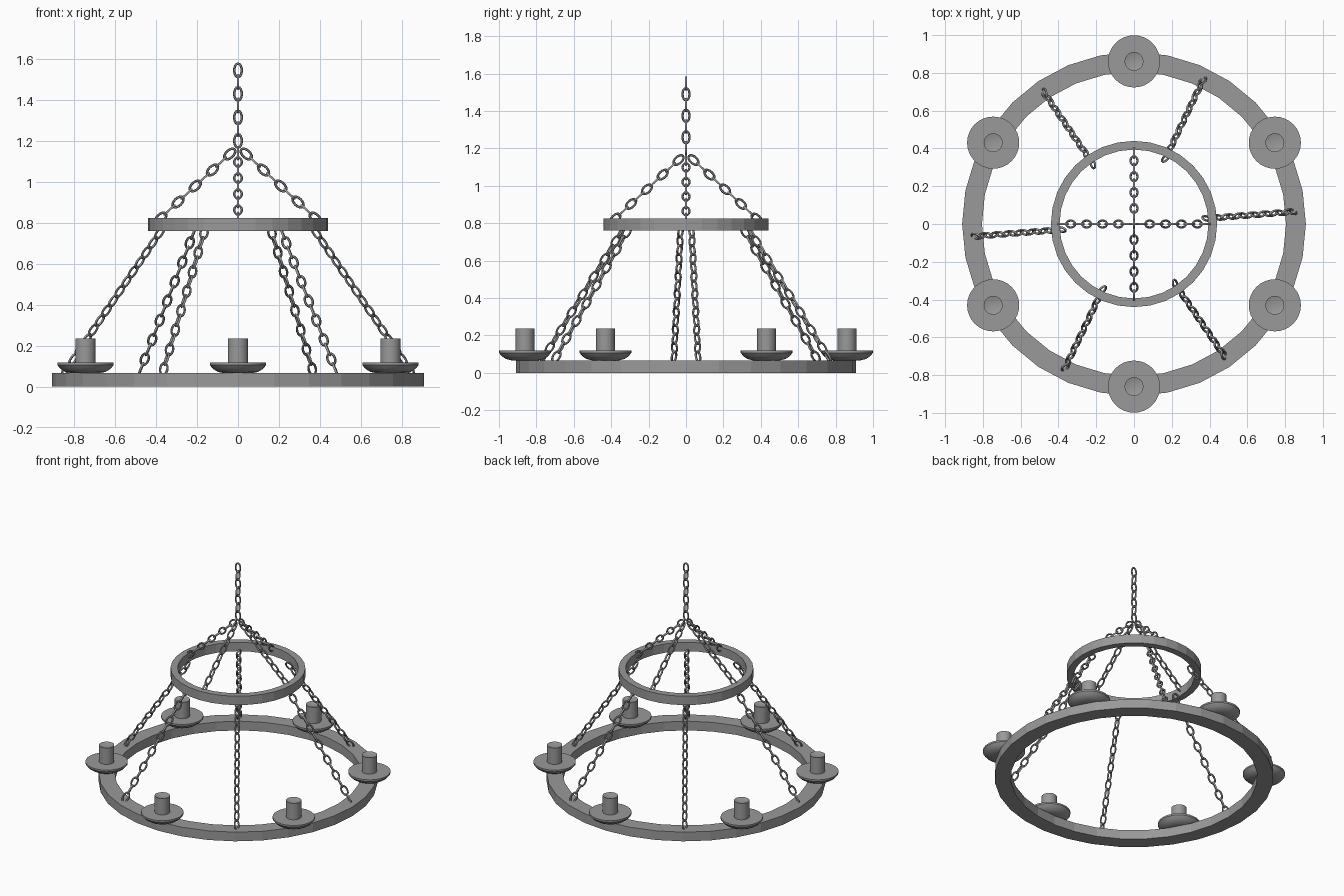
import bpy, bmesh, math
from mathutils import Vector, Matrix

cube = bpy.data.objects.get("Cube")
if cube:
    bpy.data.objects.remove(cube)


def material(name, value):
    mat = bpy.data.materials.new(name)
    mat.use_nodes = True
    color = (value, value, value, 1)
    mat.diffuse_color = color
    mat.node_tree.nodes["Principled BSDF"].inputs["Base Color"].default_value = color
    return mat


IRON = material("grey iron", 0.32)


def add_object(name, bm, smooth_angle=None):
    bmesh.ops.recalc_face_normals(bm, faces=bm.faces)
    mesh = bpy.data.meshes.new(name)
    bm.to_mesh(mesh)
    bm.free()
    mesh.materials.append(IRON)
    obj = bpy.data.objects.new(name, mesh)
    bpy.context.collection.objects.link(obj)
    if smooth_angle:
        bpy.ops.object.select_all(action="DESELECT")
        obj.select_set(True)
        bpy.context.view_layer.objects.active = obj
        bpy.ops.object.shade_smooth_by_angle(angle=math.radians(smooth_angle))
    return obj


def lathe(profile, steps, closed=False):
    """Spin a (radius, height) profile around the z axis."""
    bm = bmesh.new()
    verts = [bm.verts.new((r, 0, z)) for r, z in profile]
    pairs = list(zip(verts, verts[1:] + verts[:1]))
    edges = [bm.edges.new(p) for p in (pairs if closed else pairs[:-1])]
    bmesh.ops.spin(bm, geom=verts + edges, cent=(0, 0, 0), axis=(0, 0, 1),
                   angle=math.tau, steps=steps, use_merge=True)
    bmesh.ops.remove_doubles(bm, verts=bm.verts, dist=0.0001)
    return bm


def hoop(name, inner, outer, bottom, top, steps):
    profile = [(inner, bottom), (outer, bottom), (outer, top), (inner, top)]
    add_object(name, lathe(profile, steps, closed=True))


def polar(radius, degrees, z):
    a = math.radians(degrees)
    return Vector((radius * math.cos(a), radius * math.sin(a), z))


# One oval chain link, lying along x with its width along y
PITCH, HALF_LENGTH, HALF_WIDTH, WIRE = 0.0575, 0.033, 0.0185, 0.006


def add_link(bm, matrix, around=16, sides=6):
    rings = []
    for i in range(around):
        a = math.tau * i / around
        center = Vector((HALF_LENGTH * math.cos(a), HALF_WIDTH * math.sin(a), 0))
        out = Vector((HALF_WIDTH * math.cos(a), HALF_LENGTH * math.sin(a), 0)).normalized()
        ring = []
        for j in range(sides):
            b = math.tau * j / sides
            p = center + WIRE * (out * math.cos(b) + Vector((0, 0, math.sin(b))))
            ring.append(bm.verts.new(matrix @ p))
        rings.append(ring)
    for i in range(around):
        r0, r1 = rings[i], rings[(i + 1) % around]
        for j in range(sides):
            k = (j + 1) % sides
            bm.faces.new((r0[j], r1[j], r1[k], r0[k]))


def chain(name, first, direction, side, count, twist=0, pitch=PITCH):
    """Links from the first link's centre; each is a quarter turn from the last."""
    d = direction.normalized()
    normal = side.normalized()
    frame = Matrix((d, normal.cross(d), normal)).transposed().to_4x4()
    bm = bmesh.new()
    for i in range(count):
        turn = Matrix.Rotation(math.radians(twist + 90 * (i % 2)), 4, "X")
        add_link(bm, Matrix.Translation(first + d * pitch * i) @ frame @ turn)
    add_object(name, bm, 60)


# Hoops
hoop("lower_hoop", 0.805, 0.91, 0, 0.066, 32)
hoop("upper_hoop", 0.394, 0.44, 0.762, 0.826, 32)

# Drip dishes and hollow-topped candle stubs
dish = [(0, 0.066), (0.07, 0.066), (0.1, 0.073), (0.123, 0.088), (0.138, 0.106),
        (0.138, 0.118), (0, 0.118)]
candle = [(0, 0.11), (0.05, 0.11), (0.05, 0.236), (0, 0.222)]
for n in range(6):
    spot = polar(0.861, 30 + 60 * n, 0)
    add_object(f"drip_dish_{n + 1}", lathe(dish, 32), 35).location = spot
    add_object(f"candle_{n + 1}", lathe(candle, 24), 35).location = spot

# Hanging chain
chain("hanging_chain", Vector((0, 0, 1.547)), Vector((0, 0, -1)), Vector((0, 1, 0)), 7)

# Chains from the apex to the upper hoop
for n in range(4):
    apex, end = Vector((0, 0, 1.175)), polar(0.41, 90 * n, 0.795)
    d = (end - apex).normalized()
    chain(f"upper_chain_{n + 1}", apex + d * 0.055, d, polar(1, 90 * n + 90, 0), 9)

# Chains from the upper hoop to the lower hoop
for n in range(6):
    angle = 4.4 + 60 * n
    top, end = polar(0.365, angle, 0.78), polar(0.862, angle, 0.055)
    d = (end - top).normalized()
    chain(f"lower_chain_{n + 1}", top + d * 0.035, d, polar(1, angle + 90, 0), 15, twist=45)
